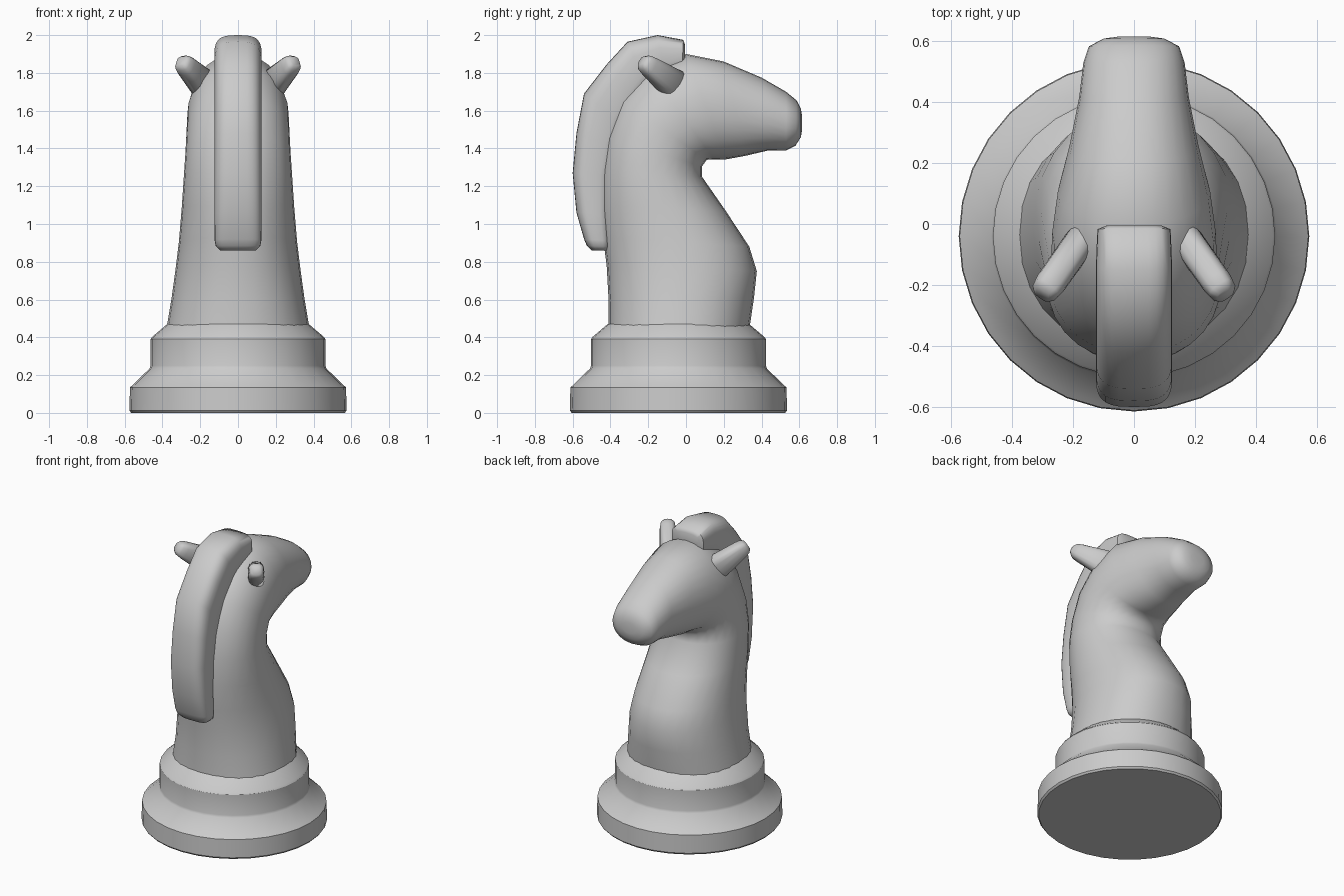
import bpy, bmesh
from math import sin, cos, pi, radians
from mathutils import Vector


def ring(c, u, v, n=24, e=2.0):
    # superellipse ring around c with half axes u and v
    pts = []
    for i in range(n):
        a = 2 * pi * i / n
        s, t = cos(a), sin(a)
        s = (1 if s >= 0 else -1) * abs(s) ** (2 / e)
        t = (1 if t >= 0 else -1) * abs(t) ** (2 / e)
        pts.append(c + u * s + v * t)
    return pts


def loft(name, rings, angle=40):
    bm = bmesh.new()
    rows = [[bm.verts.new(p) for p in r] for r in rings]
    n = len(rows[0])
    for a, b in zip(rows, rows[1:]):
        for i in range(n):
            j = (i + 1) % n
            bm.faces.new((a[i], a[j], b[j], b[i]))
    bm.faces.new(rows[0][::-1])
    bm.faces.new(rows[-1])
    bmesh.ops.recalc_face_normals(bm, faces=bm.faces)
    me = bpy.data.meshes.new(name)
    bm.to_mesh(me)
    bm.free()
    ob = bpy.data.objects.new(name, me)
    bpy.context.collection.objects.link(ob)
    bpy.ops.object.select_all(action='DESELECT')
    ob.select_set(True)
    bpy.context.view_layer.objects.active = ob
    bpy.ops.object.shade_smooth_by_angle(angle=radians(angle))
    return ob


def spans(rows, n, e):
    # each row: back y, z, front y, z, half width -> ring in a plane across the profile
    out = []
    for by, bz, fy, fz, w in rows:
        b, f = Vector((0, by, bz)), Vector((0, fy, fz))
        out.append(ring((b + f) / 2, Vector((w, 0, 0)), (f - b) / 2, n, e))
    return out


# turned base
profile = [(.565, 0), (.575, .012), (.572, .135), (.555, .15), (.468, .235), (.463, .25),
           (.463, .39), (.455, .402), (.375, .47), (.34, .475)]
loft("base", [ring(Vector((0, -.04, z)), Vector((r, 0, 0)), Vector((0, r, 0)), 32)
              for r, z in profile], 30)

# neck and head
body = [(-.41, .44, .335, .44, .38), (-.41, .60, .36, .61, .352),
        (-.42, .78, .375, .75, .33), (-.44, .93, .335, .88, .313),
        (-.455, 1.10, .21, 1.07, .298), (-.45, 1.28, .085, 1.25, .286),
        (-.425, 1.46, .085, 1.305, .278), (-.35, 1.66, .11, 1.34, .272),
        (-.20, 1.82, .15, 1.342, .268), (0, 1.90, .21, 1.342, .25),
        (.20, 1.86, .31, 1.36, .212), (.40, 1.775, .43, 1.388, .18),
        (.53, 1.70, .53, 1.39, .166), (.585, 1.655, .58, 1.415, .148),
        (.608, 1.61, .608, 1.46, .10), (.615, 1.57, .615, 1.50, .05)]
loft("neck_and_head", spans(body, 28, 2.15), 60)

# mane, rounded strip over the crest
mane = [(-.005, 1.95, -.005, 1.86, .09), (-.015, 1.975, -.02, 1.82, .12),
        (-.15, 2.0, -.11, 1.78, .125), (-.31, 1.965, -.20, 1.71, .125),
        (-.42, 1.845, -.26, 1.62, .125), (-.54, 1.69, -.32, 1.50, .125),
        (-.58, 1.48, -.36, 1.40, .125), (-.60, 1.27, -.39, 1.25, .125),
        (-.58, 1.06, -.40, 1.06, .125), (-.54, .92, -.40, .91, .124),
        (-.525, .885, -.40, .88, .118), (-.50, .86, -.41, .86, .095)]
loft("mane", spans(mane, 28, 3.2), 60)

# ears, tapered rounded blocks
for side, name in ((1, "ear_right"), (-1, "ear_left")):
    base, tip = Vector((.175 * side, -.055, 1.73)), Vector((.298 * side, -.228, 1.86))
    d = (tip - base).normalized()
    u = d.cross(Vector((0, 0, 1))).normalized()
    v = u.cross(d)
    rows = [(-.02, .04, .07), (.03, .052, .086), (.8, .05, .054), (.94, .045, .046), (1.02, .03, .028)]
    loft(name, [ring(base.lerp(tip, t), u * a, v * b, 16, 2.9) for t, a, b in rows], 60)
